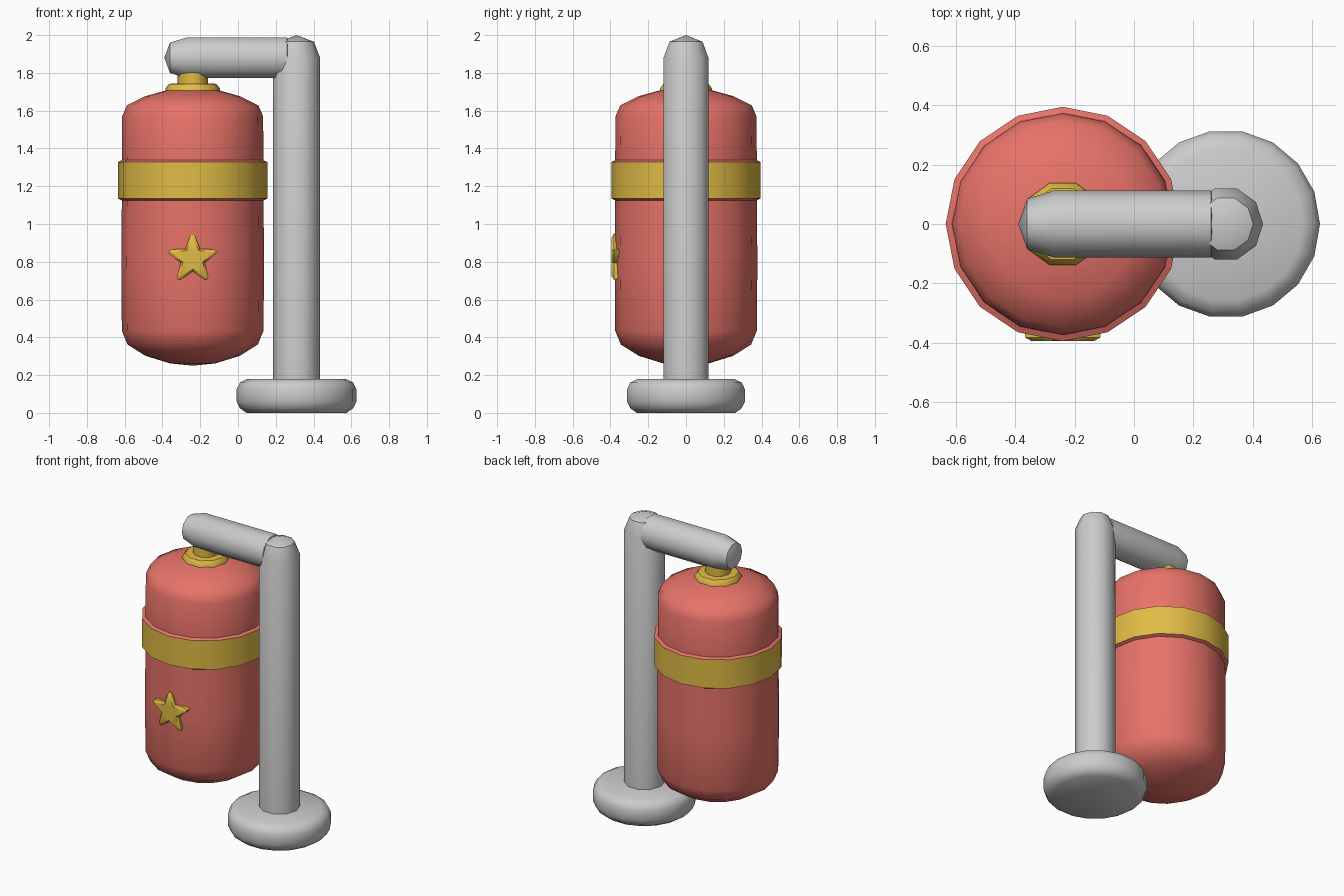
import bpy, bmesh, math
from mathutils import Matrix, Vector

if "Cube" in bpy.data.objects:
    bpy.data.objects.remove(bpy.data.objects["Cube"])


def material(name, rgb):
    m = bpy.data.materials.new(name)
    m.diffuse_color = (*rgb, 1)
    m.use_nodes = True
    m.node_tree.nodes["Principled BSDF"].inputs["Base Color"].default_value = m.diffuse_color
    return m


RED = material("red", (0.8, 0.17, 0.14))
GOLD = material("gold", (0.75, 0.5, 0.06))


def finish(name, bm, mats, angle):
    bmesh.ops.recalc_face_normals(bm, faces=bm.faces)
    me = bpy.data.meshes.new(name)
    bm.to_mesh(me)
    bm.free()
    for m in mats:
        me.materials.append(m)
    me.shade_smooth()
    me.set_sharp_from_angle(angle=math.radians(angle))
    ob = bpy.data.objects.new(name, me)
    bpy.context.collection.objects.link(ob)
    return ob


def lathe(name, profile, sides, matrix, mats=(), accents=(), phase=0.0, angle=42):
    """Spin (radius, height) points about z; accents = segments using material 1."""
    bm = bmesh.new()
    rings = []
    for r, z in profile:
        n = sides if r > 0 else 1
        rings.append([bm.verts.new((r * math.cos(phase + math.tau * i / sides),
                                    r * math.sin(phase + math.tau * i / sides), z))
                      for i in range(n)])
    for s, (a, b) in enumerate(zip(rings, rings[1:])):
        for i in range(sides):
            j = (i + 1) % sides
            quad = [a[i % len(a)], a[j % len(a)], b[j % len(b)], b[i % len(b)]]
            f = bm.faces.new(list(dict.fromkeys(quad)))
            f.material_index = 1 if s in accents else 0
    bm.transform(matrix)
    return finish(name, bm, mats, angle)


# Hanging bag, with its raised gold band as one profile segment
bag_x = -0.24
bag_profile = [(0, 0.25), (0.12, 0.262), (0.25, 0.302), (0.345, 0.362), (0.375, 0.435),
               (0.378, 0.8), (0.375, 1.125), (0.395, 1.135), (0.395, 1.328), (0.375, 1.338),
               (0.373, 1.57), (0.348, 1.628), (0.25, 1.677), (0.13, 1.71), (0, 1.718)]
lathe("punching_bag", bag_profile, 16, Matrix.Translation((bag_x, 0, 0)),
      (RED, GOLD), accents=(7,))

# Gold collar and neck joining bag to arm
lathe("bag_collar", [(0, 1.69), (0.145, 1.69), (0.145, 1.718), (0.125, 1.742), (0.08, 1.745),
                     (0.08, 1.84), (0, 1.84)],
      10, Matrix.Translation((bag_x, 0, 0)), (GOLD,))

# Upright post with domed top
lathe("post", [(0, 0.1), (0.125, 0.1), (0.125, 1.88), (0.092, 1.965), (0, 2.0)],
      10, Matrix.Translation((0.31, 0, 0)))

# Rounded foot
lathe("foot", [(0, 0), (0.265, 0), (0.3, 0.025), (0.317, 0.06), (0.317, 0.125),
               (0.3, 0.16), (0.26, 0.18), (0, 0.18)],
      18, Matrix.Translation((0.31, 0, 0)))

# Horizontal arm with domed tip (lathe z axis turned to x)
lathe("arm", [(0, -0.39), (0.085, -0.36), (0.113, -0.27), (0.113, 0.26), (0, 0.29)],
      10, Matrix.Translation((0, 0, 1.88)) @ Matrix.Rotation(math.pi / 2, 4, 'Y'),
      phase=math.pi / 2)

# Star badge: blunt tips, sloped rim around a flat front
outline = []
for k in range(5):
    a = math.pi / 2 + math.tau * k / 5
    for da, r in ((-0.1, 0.125), (0, 0.134), (0.1, 0.125), (math.pi / 5, 0.066)):
        outline.append(Vector((r * math.cos(a + da), r * math.sin(a + da))))
bm = bmesh.new()
layers = [[bm.verts.new((bag_x + p.x * s, y, 0.815 + p.y * s)) for p in outline]
          for y, s in ((-0.335, 1.0), (-0.382, 1.0), (-0.395, 0.82))]
for a, b in zip(layers, layers[1:]):
    for i in range(len(a)):
        j = (i + 1) % len(a)
        bm.faces.new((a[i], a[j], b[j], b[i]))
bm.faces.new(layers[0])
bm.faces.new(layers[-1])
finish("star_badge", bm, (GOLD,), 35)
